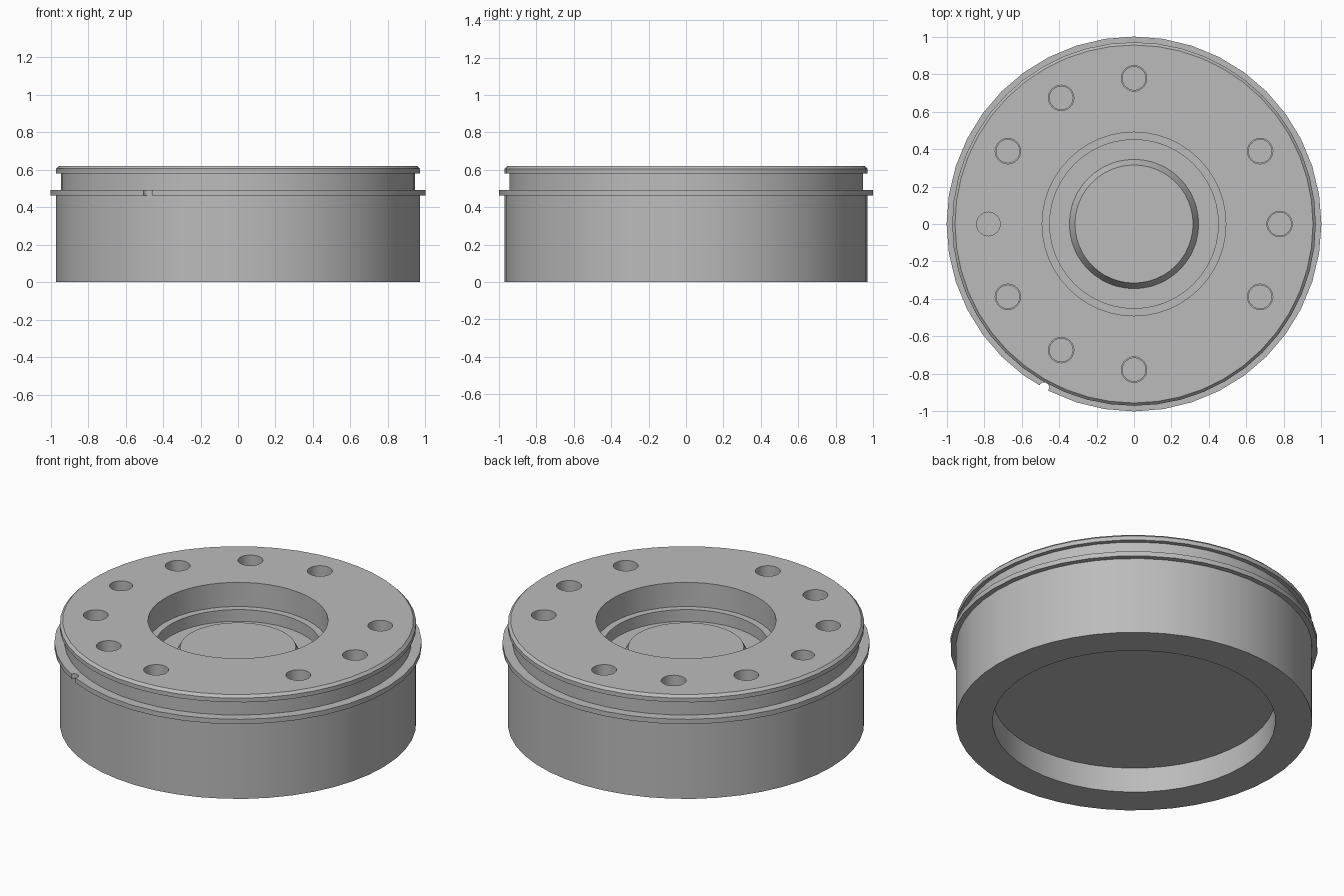
import bpy, bmesh
from math import cos, sin, pi, radians

cube = bpy.data.objects.get("Cube")
if cube:
    bpy.data.objects.remove(cube, do_unlink=True)

steel = bpy.data.materials.new("grey_steel")
steel.use_nodes = True
grey = (0.5, 0.5, 0.5, 1)
steel.diffuse_color = grey
steel.node_tree.nodes["Principled BSDF"].inputs["Base Color"].default_value = grey


def lathe(name, profile, sides, closed=False, centres=((0, 0),)):
    """Revolve (radius, z) points around vertical axes; a zero radius is a pole."""
    bm = bmesh.new()
    for cx, cy in centres:
        rings = []
        for r, z in profile:
            count = sides if r else 1
            rings.append([bm.verts.new((cx + r * cos(2 * pi * i / sides),
                                        cy + r * sin(2 * pi * i / sides), z))
                          for i in range(count)])
        pairs = list(zip(rings, rings[1:]))
        if closed:
            pairs.append((rings[-1], rings[0]))
        for a, b in pairs:
            for i in range(sides):
                j = (i + 1) % sides
                quad = [a[i % len(a)], a[j % len(a)], b[j % len(b)], b[i % len(b)]]
                bm.faces.new(list(dict.fromkeys(quad)))
    bmesh.ops.recalc_face_normals(bm, faces=bm.faces)
    mesh = bpy.data.meshes.new(name)
    bm.to_mesh(mesh)
    bm.free()
    mesh.materials.append(steel)
    obj = bpy.data.objects.new(name, mesh)
    bpy.context.collection.objects.link(obj)
    return obj


def select(obj):
    bpy.ops.object.select_all(action='DESELECT')
    obj.select_set(True)
    bpy.context.view_layer.objects.active = obj


def cut(obj, cutter):
    cutter.hide_render = True
    mod = obj.modifiers.new("cut", 'BOOLEAN')
    mod.operation = 'DIFFERENCE'
    mod.solver = 'EXACT'
    mod.object = cutter
    select(obj)
    bpy.ops.object.modifier_apply(modifier=mod.name)
    bpy.data.objects.remove(cutter, do_unlink=True)


# Body: bottom recess, outer wall, groove, chamfered lip, stepped well and boss
body = lathe("piston_body", [
    (0, 0.15), (0.77, 0.15), (0.77, 0), (0.97, 0), (0.97, 0.465),
    (0.945, 0.465), (0.945, 0.58), (0.97, 0.58), (0.97, 0.605), (0.955, 0.62),
    (0.49, 0.62), (0.49, 0.475), (0.45, 0.475), (0.45, 0.405),
    (0.345, 0.405), (0.315, 0.46), (0, 0.46)], 48)

# Bolt holes: a stepped bore, with one plain bore on the right
bolt_circle = 0.777
spots = [(bolt_circle * cos(radians(a)), bolt_circle * sin(radians(a)))
         for a in range(0, 360, 30) if a not in (60, 180, 300)]
cut(body, lathe("hole_cutter", [
    (0, 0.36), (0.062, 0.36), (0.062, 0.46), (0.068, 0.46), (0.068, 0.7), (0, 0.7)],
    24, centres=spots))
cut(body, lathe("plain_hole_cutter", [
    (0, 0.36), (0.063, 0.36), (0.063, 0.7), (0, 0.7)], 24,
    centres=[(-bolt_circle, 0)]))

# Ring seated in the groove, with a small locating notch
ring = lathe("snap_ring", [(0.93, 0.463), (1, 0.463), (1, 0.492), (0.93, 0.492)],
             40, closed=True)
cut(ring, lathe("notch_cutter", [(0, 0.4), (0.027, 0.4), (0.027, 0.55), (0, 0.55)],
                16, centres=[(-0.48, -0.872)]))

for part in (body, ring):
    select(part)
    bpy.ops.object.shade_smooth_by_angle(angle=radians(25))
